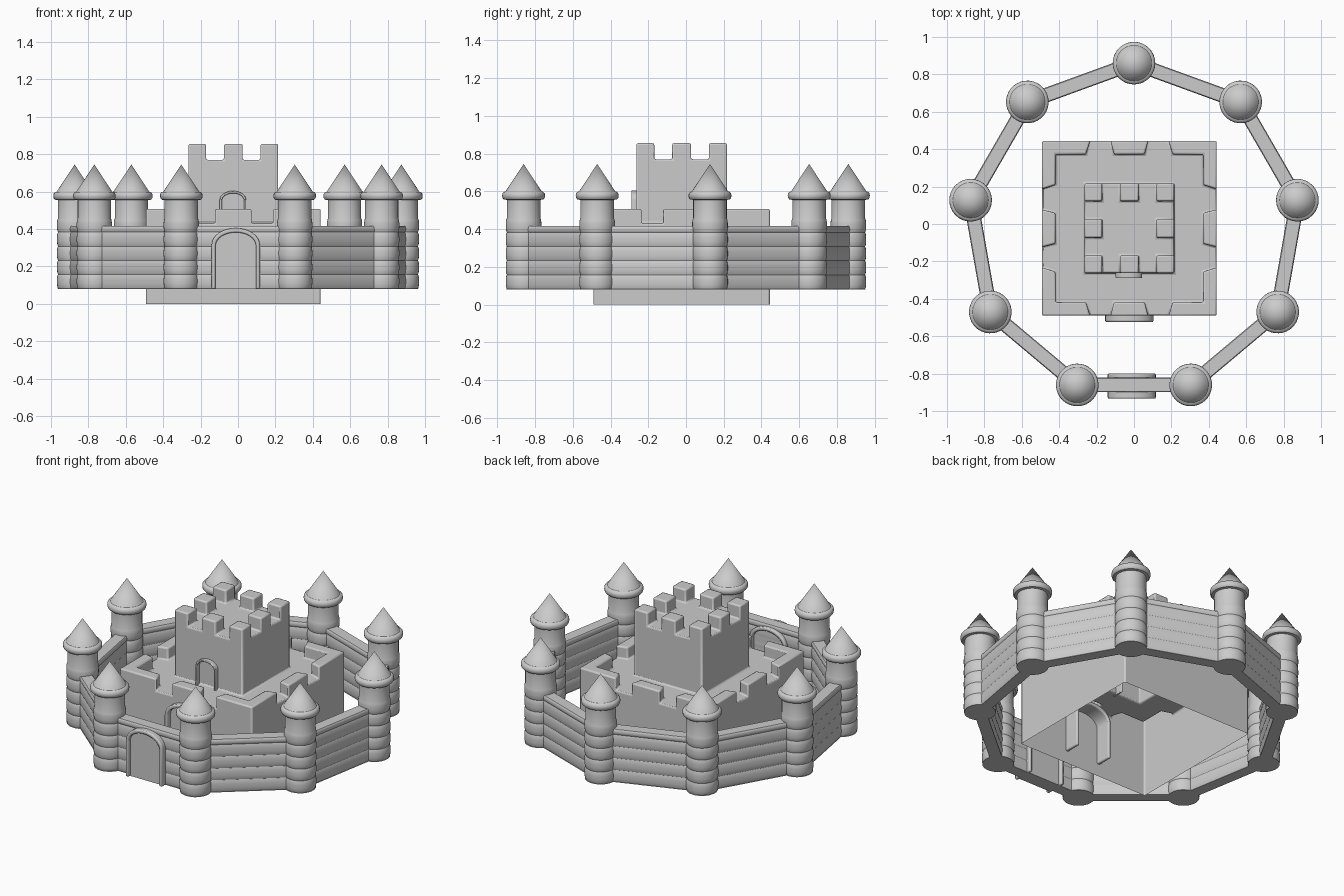
import bpy, bmesh, math
from mathutils import Vector, Matrix

if "Cube" in bpy.data.objects:
    bpy.data.objects.remove(bpy.data.objects["Cube"])

R, CY = 0.887, -0.027           # ring of nine towers
KEEP = Vector((-0.025, -0.023, 0))  # centre of the keep
BAND = 0.075


def finish(name, bm, bevel=0, angle=32):
    bmesh.ops.recalc_face_normals(bm, faces=bm.faces[:])
    me = bpy.data.meshes.new(name)
    bm.to_mesh(me)
    bm.free()
    ob = bpy.data.objects.new(name, me)
    bpy.context.collection.objects.link(ob)
    me.shade_smooth()
    me.set_sharp_from_angle(angle=math.radians(angle))
    if bevel:
        mod = ob.modifiers.new("round_edges", 'BEVEL')
        mod.width, mod.segments = bevel, 2
        mod.limit_method, mod.angle_limit = 'ANGLE', math.radians(50)
    return ob


def lathe(name, profile, steps=32):
    bm = bmesh.new()
    vs = [bm.verts.new((r, 0, z)) for r, z in profile]
    es = [bm.edges.new(p) for p in zip(vs, vs[1:])]
    bmesh.ops.spin(bm, geom=vs + es, axis=(0, 0, 1), cent=(0, 0, 0),
                   angle=math.tau, steps=steps)
    bmesh.ops.remove_doubles(bm, verts=bm.verts[:], dist=1e-4)
    return finish(name, bm)


def prism(name, pts, y0, y1, bevel=0):
    """Outline in x/z pushed along y."""
    bm = bmesh.new()
    a = [bm.verts.new((x, y0, z)) for x, z in pts]
    b = [bm.verts.new((x, y1, z)) for x, z in pts]
    bm.faces.new(a)
    bm.faces.new(b[::-1])
    for i in range(len(a)):
        j = (i + 1) % len(a)
        bm.faces.new((a[j], a[i], b[i], b[j]))
    return finish(name, bm, bevel)


def bands(outer, groove, top):
    """Rounded stone courses from the ground line up to top."""
    pts, z = [], 0.083
    while z < top - 0.01:
        h = min(BAND, top - z)
        pts += [(groove, z)] + [(outer - d, z + h * f) for f, d in
                ((.12, .002), (.35, 0), (.65, 0), (.88, .002))]
        z += h
    return pts + [(groove, top)]


# Towers
corners = []
tower_profile = ([(0, 0.08), (0.092, 0.08)] + bands(0.0945, 0.089, 0.458) +
                 [(0.089, 0.555), (0.105, 0.557), (0.112, 0.565), (0.114, 0.577),
                  (0.112, 0.589), (0.105, 0.597), (0.096, 0.6), (0, 0.745)])
first = lathe("tower_1", tower_profile)
for i in range(9):
    a = math.radians(90 + 40 * i)
    corners.append(Vector((R * math.cos(a), CY + R * math.sin(a), 0)))
    ob = first
    if i:
        ob = bpy.data.objects.new(f"tower_{i + 1}", first.data)
        bpy.context.collection.objects.link(ob)
    ob.location = corners[i]
    ob.rotation_euler.z = a

# Curtain walls, a banded section run from tower to tower
half = [(0.036, 0.08)] + bands(0.039, 0.034, 0.417)
section = half + [(-x, z) for x, z in reversed(half)]
for i in range(9):
    p, q = corners[i], corners[(i + 1) % 9]
    d = q - p
    ob = prism(f"curtain_wall_{i + 1}", section, 0, d.length)
    ob.location = p
    ob.rotation_euler.z = math.atan2(d.y, d.x) - math.pi / 2


# Arched doors
def arch(w, rise, spring, z0):
    n = 16
    return ([(w, z0)] + [(w * math.cos(math.pi * i / n),
            spring + rise * math.sin(math.pi * i / n)) for i in range(n + 1)] + [(-w, z0)])


def door_frame(name, x, y0, y1, z0, s):
    outer = arch(0.129 * s, 0.09 * s, 0.235 * s, 0)
    inner = arch(0.108 * s, 0.072 * s, 0.23 * s, 0)
    ob = prism(name, outer + inner[::-1], y0, y1, 0.007 * s)
    ob.location = (x, 0, z0)


door_frame("gate_frame", -0.012, -0.934, -0.80, 0.08, 1)
gate = prism("gate_panel", arch(0.11, 0.074, 0.23, 0), -0.912, -0.822)
gate.location = (-0.012, 0, 0.08)
door_frame("lower_door_frame", -0.025, -0.524, -0.39, 0.08, 1)
door_frame("upper_door_frame", -0.027, -0.29, -0.216, 0.425, 0.55)

# Keep: hollow shell with lower parapet and upper block, raised from one grid
pos = [0.05, 0.10, 0.145, 0.21, 0.24, 0.395, 0.467]
cuts = [-c for c in reversed(pos)] + pos
bm = bmesh.new()
N = len(cuts)


def place(x, y):
    # inner parapet line: merlons narrow towards the courtyard
    def slide(t):
        m = {0.10: 0.082, 0.21: 0.232}.get(abs(t), abs(t))
        return math.copysign(m, t)
    if abs(x) == 0.395 and abs(y) < 0.3:
        y = slide(y)
    elif abs(y) == 0.395 and abs(x) < 0.3:
        x = slide(x)
    return (x, y, 0.43)


grid = [[bm.verts.new(place(x, y)) for x in cuts] for y in cuts]
cells = {}
for j in range(N - 1):
    for i in range(N - 1):
        f = bm.faces.new((grid[j][i], grid[j][i + 1], grid[j + 1][i + 1], grid[j + 1][i]))
        cx, cy = abs(cuts[i] + cuts[i + 1]) / 2, abs(cuts[j] + cuts[j + 1]) / 2
        cells[f] = (max(cx, cy), min(cx, cy))


def raise_cells(faces, dz):
    res = bmesh.ops.extrude_face_region(bm, geom=faces)["geom"]
    bmesh.ops.translate(bm, vec=(0, 0, dz),
                        verts=[g for g in res if isinstance(g, bmesh.types.BMVert)])
    old = [f for f in faces if f.is_valid]
    if old:
        bmesh.ops.delete(bm, geom=old, context='FACES')
    return [g for g in res if isinstance(g, bmesh.types.BMFace)]


# outer faces down to the ground
rim = [e for e in bm.edges if e.is_boundary]
for g in bmesh.ops.extrude_edge_only(bm, edges=rim)["geom"]:
    if isinstance(g, bmesh.types.BMVert):
        g.co.z = 0

parapet = [f for f, (m, n) in cells.items() if m > 0.395 and (n > 0.21 or n < 0.10)]
block = [f for f, (m, n) in cells.items() if m < 0.24]
raise_cells(parapet, 0.077)
top = raise_cells(block, 0.34)
merlons = []
for f in top:
    c = f.calc_center_median()
    m, n = max(abs(c.x), abs(c.y)), min(abs(c.x), abs(c.y))
    if c.z > 0.76 and m > 0.145 and (n > 0.145 or n < 0.05):
        merlons.append(f)
raise_cells(merlons, 0.085)
bmesh.ops.dissolve_limit(bm, angle_limit=0.01, verts=bm.verts[:], edges=bm.edges[:])
bmesh.ops.transform(bm, matrix=Matrix.Translation(KEEP), verts=bm.verts[:])
finish("keep", bm, 0.009)
